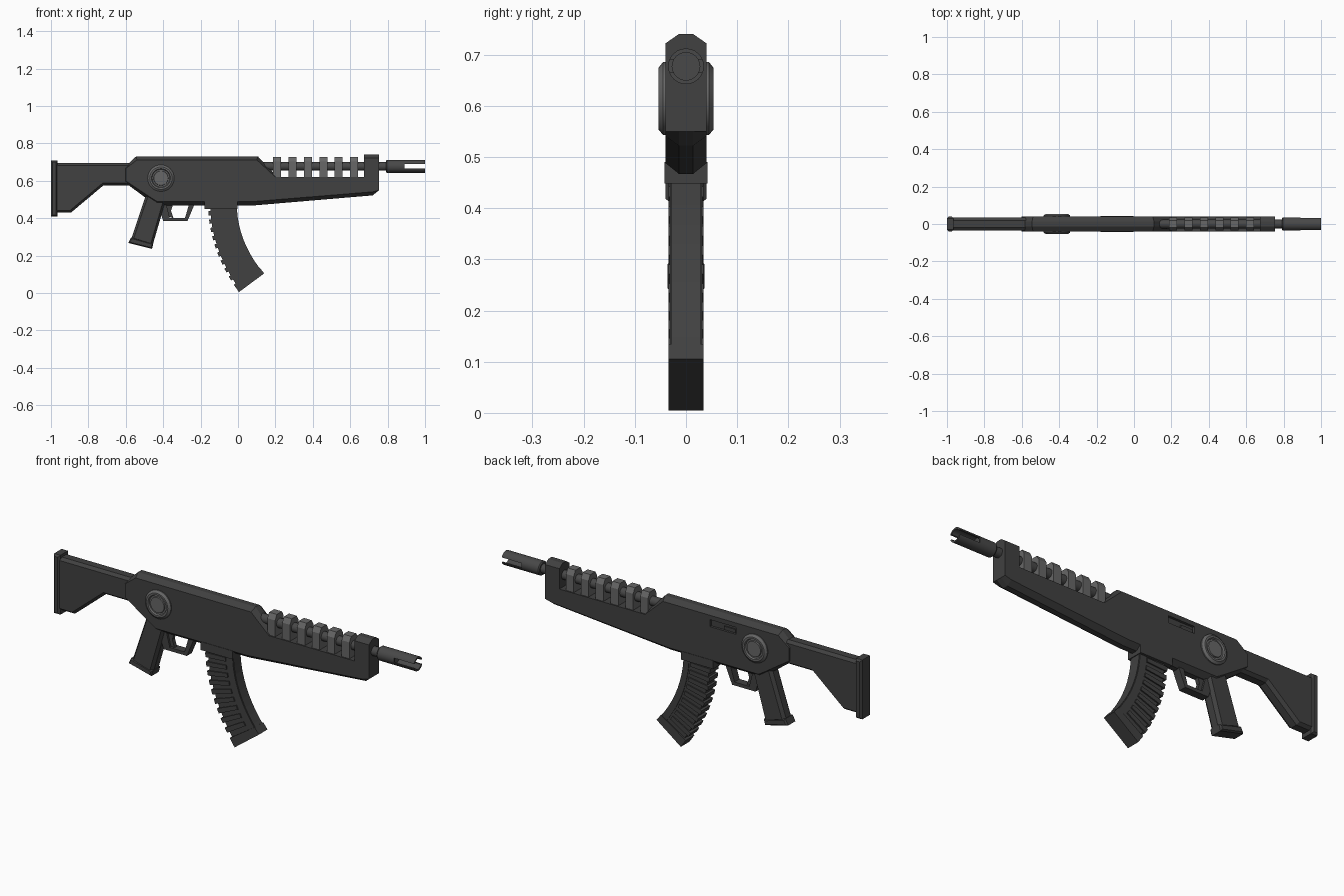
import bpy, bmesh, math
from mathutils import Vector

if "Cube" in bpy.data.objects:
    bpy.data.objects.remove(bpy.data.objects["Cube"])


def material(name, v):
    m = bpy.data.materials.new(name)
    m.diffuse_color = (v, v, v, 1)
    m.use_nodes = True
    m.node_tree.nodes["Principled BSDF"].inputs["Base Color"].default_value = m.diffuse_color
    return m


DARK = material("dark grey", 0.052)
STEEL = material("steel grey", 0.065)
LIGHT = material("light grey", 0.135)


def finish(name, bm, mat, smooth=False):
    bmesh.ops.remove_doubles(bm, verts=bm.verts, dist=1e-5)
    bmesh.ops.recalc_face_normals(bm, faces=bm.faces)
    me = bpy.data.meshes.new(name)
    bm.to_mesh(me)
    bm.free()
    me.materials.append(mat)
    ob = bpy.data.objects.new(name, me)
    bpy.context.collection.objects.link(ob)
    if smooth:
        bpy.ops.object.select_all(action='DESELECT')
        ob.select_set(True)
        bpy.context.view_layer.objects.active = ob
        bpy.ops.object.shade_smooth_by_angle(angle=math.radians(35))
    return ob


def skin(name, rings, mat):
    """Join matching outlines and close both ends."""
    bm = bmesh.new()
    vs = [[bm.verts.new(p) for p in r] for r in rings]
    n = len(vs[0])
    for a, b in zip(vs, vs[1:]):
        for i in range(n):
            j = (i + 1) % n
            bm.faces.new((a[i], a[j], b[j], b[i]))
    bm.faces.new(vs[0])
    bm.faces.new(vs[-1])
    return finish(name, bm, mat)


def inset(pts, d):
    """Offset a clockwise side outline inwards."""
    out = []
    for i, p in enumerate(pts):
        p = Vector(p)
        a = (p - Vector(pts[i - 1])).normalized()
        b = (Vector(pts[(i + 1) % len(pts)]) - p).normalized()
        na, nb = Vector((a.y, -a.x)), Vector((b.y, -b.x))
        out.append(p + (na + nb) * d / (1 + na.dot(nb)))
    return out


def slab(name, pts, w, mat, chamfer=0.0, side=None):
    """Side outline (x, z) with half width w and chamfered rims."""
    if not chamfer:
        return skin(name, [[(x, y, z) for x, z in pts] for y in (-w, w)], mat)
    side = side or inset(pts, chamfer)
    layers = ((-w, side), (-w + chamfer * 1.3, pts), (w - chamfer * 1.3, pts), (w, side))
    return skin(name, [[(x, y, z) for x, z in o] for y, o in layers], mat)


def lathe(name, prof, centre, axis, mat, n=24):
    """Turn (radius, distance) pairs round an axis through centre."""
    bm = bmesh.new()
    rot = Vector((0, 0, 1)).rotation_difference(Vector(axis))
    rows = []
    for r, h in prof:
        rows.append([bm.verts.new(Vector(centre) + rot @ Vector((
            r * math.cos(2 * math.pi * i / n), r * math.sin(2 * math.pi * i / n), h)))
            for i in range(n)])
    for a, b in zip(rows, rows[1:]):
        for i in range(n):
            j = (i + 1) % n
            bm.faces.new((a[i], a[j], b[j], b[i]))
    return finish(name, bm, mat, True)


def box(name, x0, x1, y0, y1, z0, z1, mat):
    return skin(name, [[(x0, y, z0), (x0, y, z1), (x1, y, z1), (x1, y, z0)] for y in (y0, y1)], mat)


def cut(ob, cutter):
    m = ob.modifiers.new("cut", 'BOOLEAN')
    m.object = cutter
    m.operation = 'DIFFERENCE'
    m.solver = 'EXACT'
    bpy.context.view_layer.objects.active = ob
    bpy.ops.object.modifier_apply(modifier=m.name)
    bpy.data.objects.remove(cutter)


# Receiver and handguard in one piece
mid = [(-.61, .595), (-.61, .67), (-.545, .73), (.107, .73), (.21, .62), (.675, .62), (.675, .74),
       (.755, .74), (.755, .55), (.72, .522), (.07, .467), (-.44, .467), (-.475, .495)]
side = [(-.60, .60), (-.60, .665), (-.54, .712), (.10, .712), (.20, .62), (.675, .62), (.675, .722),
        (.755, .722), (.755, .55), (.72, .541), (.07, .488), (-.43, .488), (-.465, .51)]
body = slab("receiver", mid, .04, DARK, .02, side)
cut(body, box("port_cutter", -.305, -.16, .028, .06, .655, .69, DARK))
box("port_bolt", -.30, -.235, .02, .034, .658, .675, DARK)

# Stock and butt plate
slab("stock", [(-.98, .43), (-.98, .695), (-.56, .695), (-.56, .575), (-.72, .575), (-.893, .43)],
     .034, DARK, .012)
slab("butt_plate", [(-1, .41), (-1, .708), (-.965, .708), (-.965, .41)], .04, DARK, .008)

# Grip with flared foot
slab("grip", [(-.572, .285), (-.49, .53), (-.385, .50), (-.458, .25)], .034, DARK, .012)
slab("grip_foot", [(-.587, .268), (-.572, .298), (-.452, .265), (-.46, .236)], .036, DARK, .006)

# Trigger guard and trigger
outer = [(-.43, .48), (-.40, .385), (-.27, .385), (-.23, .48)]
inner = [(-.26, .48), (-.283, .402), (-.365, .402), (-.385, .48)]
slab("trigger_guard", outer + inner, .02, DARK)
slab("trigger", [(-.39, .48), (-.345, .48), (-.358, .44), (-.345, .40), (-.375, .41)], .01, DARK)

# Curved magazine: front and rear edges are quadratic curves
def curve(p, t):
    return sum((Vector(q) * k for q, k in zip(p, ((1 - t) ** 2, 2 * t * (1 - t), t * t))), Vector((0, 0)))


def mag(t, s):
    rear = curve(((-.16, .467), (-.155, .225), (.005, .005)), t)
    front = curve(((-.005, .467), (0, .27), (.14, .105)), t)
    return tuple(rear.lerp(front, s))


def mag_piece(name, t0, t1, s0, s1, w, steps):
    ts = [t0 + (t1 - t0) * i / steps for i in range(steps + 1)]
    slab(name, [mag(t, s0) for t in ts] + [mag(t, s1) for t in reversed(ts)], w, DARK)


mag_piece("magazine", -.05, .97, .07, .99, .028, 10)
mag_piece("magazine_front_strip", -.05, .95, .78, .97, .031, 10)
mag_piece("magazine_base", .91, 1, 0, 1.0, .034, 1)
for i in range(9):
    t = .06 + i * .094
    mag_piece(f"magazine_rib_{i + 1}", t, t + .048, 0, .72, .034, 1)
box("magazine_well", -.18, -.002, -.042, .042, .448, .49, DARK)

# Barrel and slotted hollow muzzle
AXIS_Z = .677
lathe("barrel", [(0, .1), (.023, .1), (.023, .80), (0, .80)], (0, 0, AXIS_Z), (1, 0, 0), STEEL)
muzzle = lathe("muzzle", [(0, .792), (.031, .792), (.035, .797), (.035, 1), (.027, 1), (.027, .88), (0, .88)],
               (0, 0, AXIS_Z), (1, 0, 0), STEEL)
cut(muzzle, box("slot_cutter", .89, 1.1, -.1, .1, AXIS_Z - .012, AXIS_Z + .012, STEEL))

# Heat shield bands over the barrel
for i in range(6):
    x = .187 + i * .0825
    outline = [(-.034, .61), (-.034, .702), (-.02, .727), (.02, .727), (.034, .702), (.034, .61)]
    skin(f"barrel_band_{i + 1}", [[(xx, y, z) for y, z in outline] for xx in (x, x + .043)], LIGHT)

# Round bosses on both sides
for s, label in ((-1, "right"), (1, "left")):
    c, ax = (-.412, 0, .614), (0, s, 0)
    lathe(f"boss_ring_{label}", [(0, .02), (.071, .02), (.071, .045), (.06, .054), (.051, .054),
                                 (.047, .046), (0, .046)], c, ax, LIGHT, 32)
    lathe(f"boss_disc_{label}", [(0, .04), (.041, .04), (.038, .052), (0, .052)], c, ax, LIGHT, 32)
